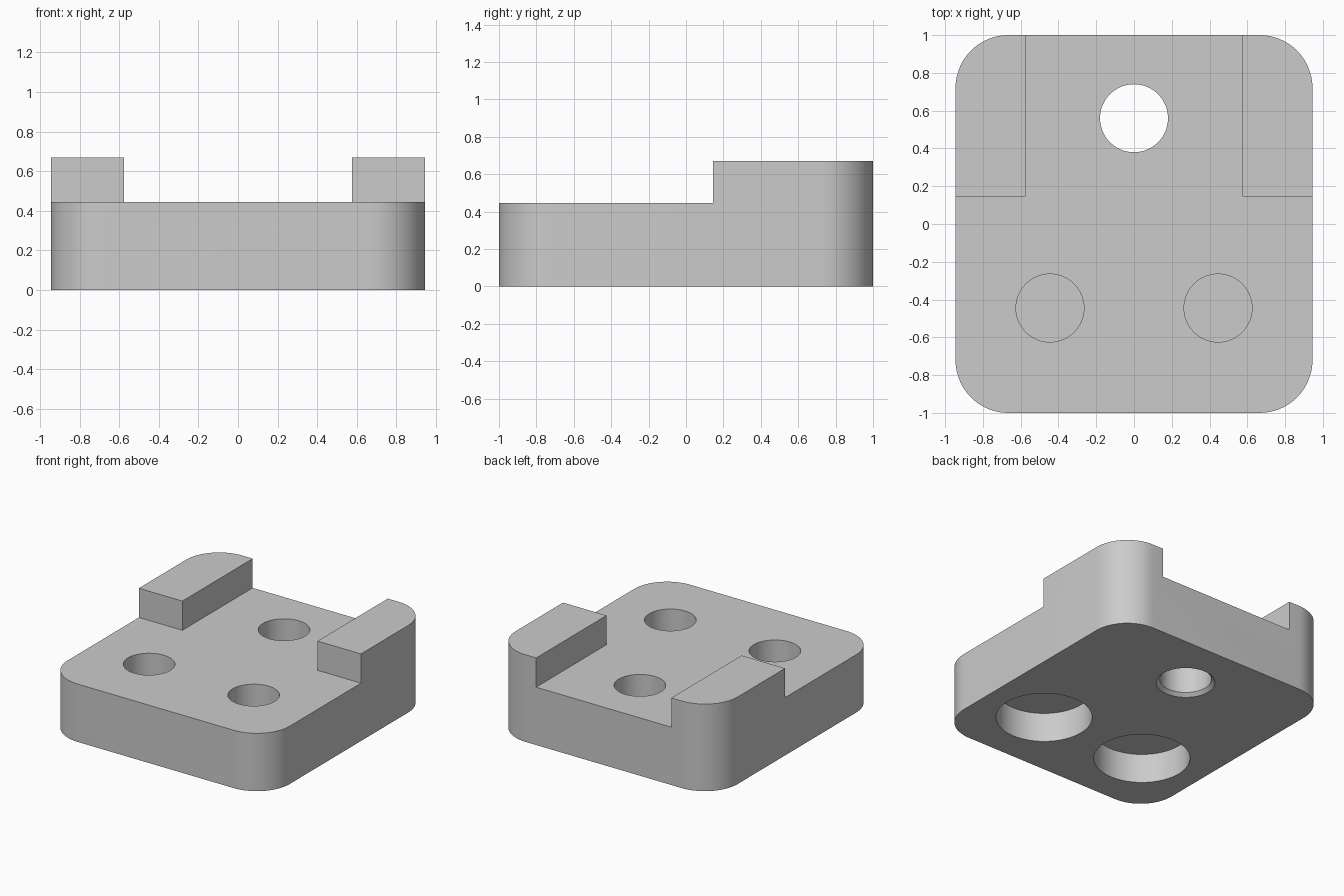
import bpy
import bmesh
import math
from mathutils import Matrix, Vector

cube = bpy.data.objects.get("Cube")
if cube:
    bpy.data.objects.remove(cube, do_unlink=True)

# Overall sizes
HALF_X, HALF_Y = 0.945, 1.0
BASE_Z, RAIL_Z = 0.445, 0.67
RAIL_X, RAIL_Y = 0.575, 0.145
CORNER = 0.28
HOLE_R, POCKET_R, POCKET_Z = 0.18, 0.335, 0.225
HOLE_X = 0.445

grey = bpy.data.materials.new("plain grey")
grey.use_nodes = True
colour = (0.6, 0.6, 0.6, 1)
grey.diffuse_color = colour
grey.node_tree.nodes["Principled BSDF"].inputs["Base Color"].default_value = colour


def make_object(name, bm):
    bmesh.ops.recalc_face_normals(bm, faces=bm.faces)
    mesh = bpy.data.meshes.new(name)
    bm.to_mesh(mesh)
    bm.free()
    mesh.materials.append(grey)
    obj = bpy.data.objects.new(name, mesh)
    bpy.context.collection.objects.link(obj)
    return obj


def box_mesh(low, high):
    low, high = Vector(low), Vector(high)
    bm = bmesh.new()
    place = Matrix.Translation((low + high) / 2) @ Matrix.Diagonal((*(high - low), 1))
    bmesh.ops.create_cube(bm, size=1, matrix=place)
    return bm


def round_cutter(name, x, y, z0, z1, r0, r1):
    bm = bmesh.new()
    bmesh.ops.create_cone(bm, cap_ends=True, segments=64, radius1=r0, radius2=r1,
                          depth=z1 - z0, matrix=Matrix.Translation((x, y, (z0 + z1) / 2)))
    return make_object(name, bm)


# Rounded block at full rail height
bm = box_mesh((-HALF_X, -HALF_Y, 0), (HALF_X, HALF_Y, RAIL_Z))
uprights = [e for e in bm.edges if abs(e.verts[0].co.z - e.verts[1].co.z) > 0.1]
bmesh.ops.bevel(bm, geom=uprights, offset=CORNER, segments=16, profile=0.5, affect='EDGES')
block = make_object("mounting_block", bm)

# Clear the front and the channel between the two rear rails
cutters = [
    make_object("front_clearance", box_mesh((-2, -2, BASE_Z), (2, RAIL_Y, 1))),
    make_object("rail_channel", box_mesh((-RAIL_X, -2, BASE_Z), (RAIL_X, 2, 1))),
]

# Front holes: narrow from above, wide pocket from below, thin web between
for side, x in (("right", -HOLE_X), ("left", HOLE_X)):
    cutters.append(round_cutter(side + "_hole", x, -HOLE_X, POCKET_Z + 0.01, 1, HOLE_R, HOLE_R))
    cutters.append(round_cutter(side + "_pocket", x, -HOLE_X, -0.2, POCKET_Z, POCKET_R, POCKET_R))

# Rear through hole with a small chamfer underneath
cutters.append(round_cutter("rear_hole", 0, 0.56, -0.5, 1, HOLE_R, HOLE_R))
cutters.append(round_cutter("rear_chamfer", 0, 0.56, -0.025, 0.025, HOLE_R + 0.05, HOLE_R))

bpy.ops.object.select_all(action='DESELECT')
bpy.context.view_layer.objects.active = block
block.select_set(True)
for cutter in cutters:
    cut = block.modifiers.new(cutter.name, 'BOOLEAN')
    cut.operation = 'DIFFERENCE'
    cut.solver = 'EXACT'
    cut.object = cutter
    bpy.ops.object.modifier_apply(modifier=cut.name)
for cutter in cutters:
    bpy.data.objects.remove(cutter, do_unlink=True)

bpy.ops.object.shade_smooth_by_angle(angle=math.radians(30))
